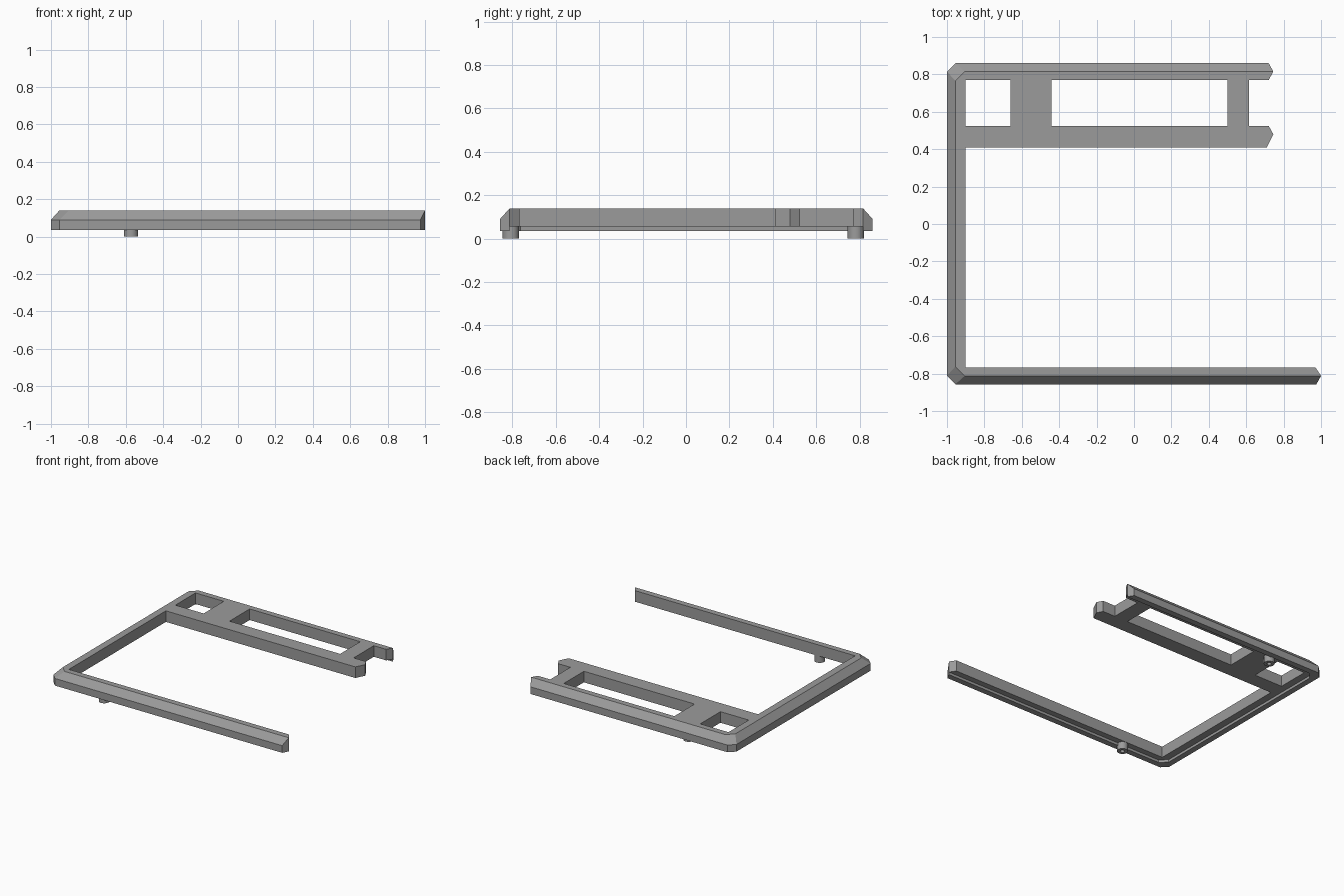
import bpy, bmesh, math

if "Cube" in bpy.data.objects:
    bpy.data.objects.remove(bpy.data.objects["Cube"])

grey = bpy.data.materials.new("mid grey")
grey.diffuse_color = (0.33, 0.33, 0.33, 1)
grey.use_nodes = True
grey.node_tree.nodes["Principled BSDF"].inputs["Base Color"].default_value = grey.diffuse_color

TOP, SHOULDER, UNDER, BASE = 0.14, 0.09, 0.055, 0.035


def make_object(name, bm):
    bmesh.ops.remove_doubles(bm, verts=bm.verts, dist=0.0005)
    bmesh.ops.recalc_face_normals(bm, faces=bm.faces)
    mesh = bpy.data.meshes.new(name)
    bm.to_mesh(mesh)
    bm.free()
    mesh.materials.append(grey)
    obj = bpy.data.objects.new(name, mesh)
    bpy.context.collection.objects.link(obj)
    return obj


# C-shaped frame: plan positions of outer edge, ridge and inner edge per station
stations = [
    ((0.975, -0.857), (1.0, -0.812), (0.97, -0.767)),
    ((-0.955, -0.857), (-0.905, -0.812), (-0.9, -0.767)),
    ((-1.0, -0.812), (-0.955, -0.762), (-0.9, -0.767)),
    ((-1.0, 0.815), (-0.955, 0.765), (-0.9, 0.77)),
    ((-0.955, 0.86), (-0.905, 0.815), (-0.9, 0.77)),
    ((0.72, 0.86), (0.745, 0.815), (0.72, 0.77)),
]
bm = bmesh.new()
rings = []
for outer, ridge, inner in stations:
    section = [(outer, BASE), (outer, SHOULDER), (ridge, TOP), (inner, TOP),
               (inner, UNDER), (ridge, UNDER), (ridge, BASE)]
    rings.append([bm.verts.new((*p, z)) for p, z in section])
for a, b in zip(rings, rings[1:]):
    for i in range(7):
        j = (i + 1) % 7
        bm.faces.new((a[i], a[j], b[j], b[i]))
# Pointed bar ends
for r in (rings[0], rings[-1]):
    bm.faces.new((r[0], r[1], r[2], r[5], r[6]))
    bm.faces.new((r[2], r[3], r[4], r[5]))
make_object("frame", bm)

# Ladder panel: inner rail with a pointed end, plus two cross straps
Y0, Y1, Y2 = 0.41, 0.525, 0.77
xs = [-0.9, -0.66, -0.44, 0.5, 0.615]
cells = [[(a, Y0), (b, Y0), (b, Y1), (a, Y1)] for a, b in zip(xs, xs[1:])]
cells.append([(0.615, Y0), (0.71, Y0), (0.745, 0.48), (0.72, Y1), (0.615, Y1)])
cells += [[(a, Y1), (b, Y1), (b, Y2), (a, Y2)] for a, b in ((-0.66, -0.44), (0.5, 0.615))]
bm = bmesh.new()
for cell in cells:
    bm.faces.new([bm.verts.new((x, y, UNDER)) for x, y in cell])
bmesh.ops.remove_doubles(bm, verts=bm.verts, dist=0.0005)
base_faces = bm.faces[:]
ext = bmesh.ops.extrude_face_region(bm, geom=base_faces, use_keep_orig=True)
bmesh.ops.translate(bm, vec=(0, 0, TOP - UNDER),
                    verts=[g for g in ext["geom"] if isinstance(g, bmesh.types.BMVert)])
# Open the walls that butt against the frame
joints = [f for f in bm.faces
          if all(abs(v.co.y - Y2) < 1e-4 for v in f.verts)
          or all(abs(v.co.x + 0.9) < 1e-4 for v in f.verts)]
bmesh.ops.delete(bm, geom=joints, context='FACES')
bmesh.ops.dissolve_limit(bm, angle_limit=0.01, verts=bm.verts, edges=bm.edges)
make_object("ladder_panel", bm)


# Short hollow pegs under the frame
def peg(name, x, y, sides=24):
    bm = bmesh.new()
    profile = [(0.038, UNDER), (0.038, 0), (0.016, 0), (0.016, BASE)]
    loops = [[bm.verts.new((x + r * math.cos(2 * math.pi * i / sides),
                            y + r * math.sin(2 * math.pi * i / sides), z))
              for i in range(sides)] for r, z in profile]
    for a, b in zip(loops, loops[1:]):
        for i in range(sides):
            j = (i + 1) % sides
            bm.faces.new((a[i], a[j], b[j], b[i]))
    bm.faces.new(loops[0])
    bm.faces.new(loops[-1])
    obj = make_object(name, bm)
    bpy.ops.object.select_all(action='DESELECT')
    bpy.context.view_layer.objects.active = obj
    obj.select_set(True)
    bpy.ops.object.shade_smooth_by_angle(angle=math.radians(30))


peg("front_peg", -0.572, -0.807)
peg("back_peg", -0.572, 0.782)
